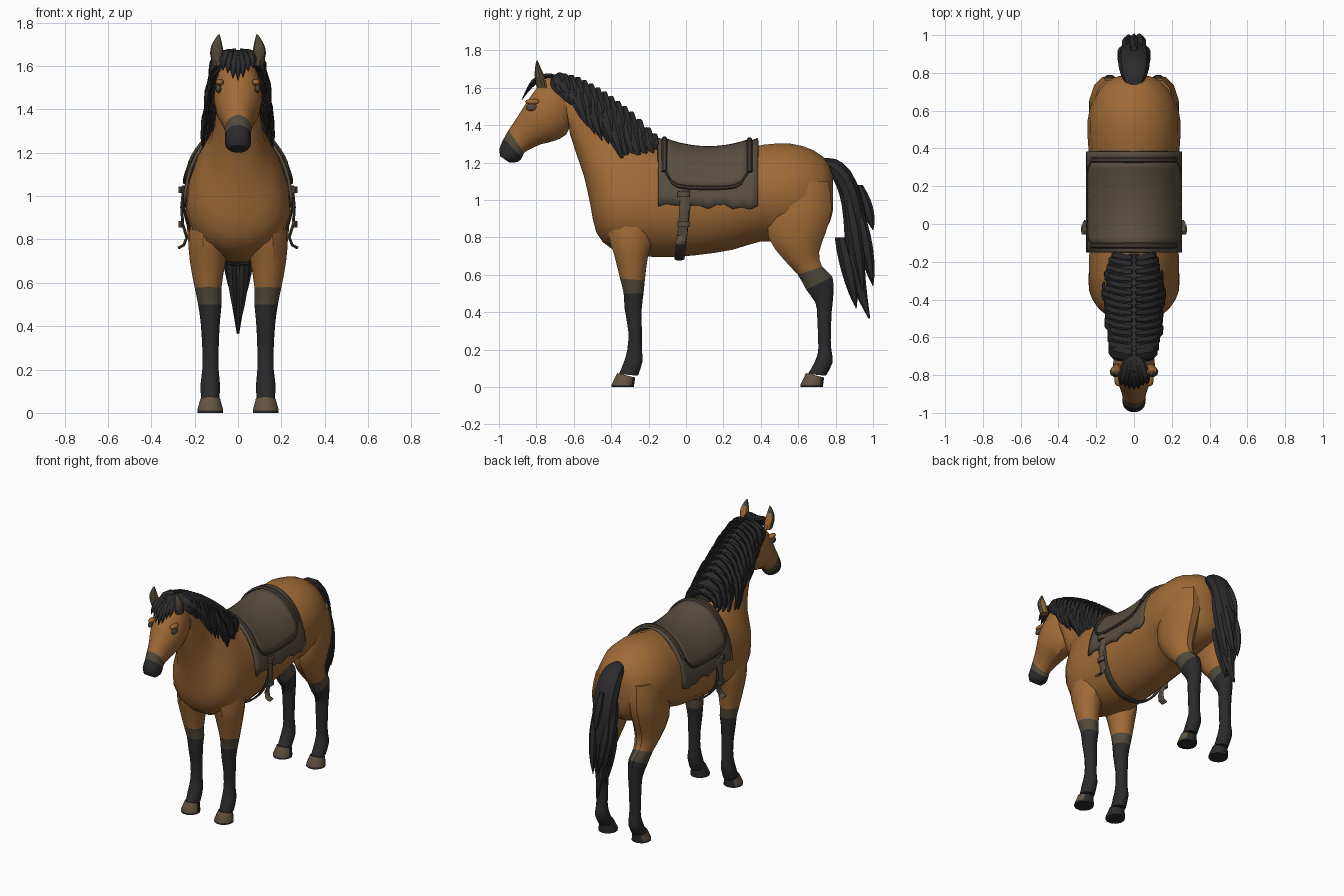
import bpy, bmesh, math, random
from mathutils import Vector

random.seed(4)
cube = bpy.data.objects.get("Cube")
if cube:
    bpy.data.objects.remove(cube)


def material(name, r, g, b):
    m = bpy.data.materials.new(name)
    m.use_nodes = True
    m.diffuse_color = (r, g, b, 1)
    m.node_tree.nodes["Principled BSDF"].inputs["Base Color"].default_value = (r, g, b, 1)
    return m


HIDE = material("bay_hide", .35, .145, .038)
BLACK = material("black_hair", .024, .024, .026)
GREY = material("grey_brown", .085, .07, .045)
HORN = material("hoof_horn", .13, .09, .055)
CLOTH = material("saddle_cloth", .1, .078, .052)
LEATHER = material("dark_leather", .055, .043, .03)


def finish(name, bm, mats, smooth=True):
    bmesh.ops.recalc_face_normals(bm, faces=bm.faces)
    mesh = bpy.data.meshes.new(name)
    bm.to_mesh(mesh)
    bm.free()
    for m in mats:
        mesh.materials.append(m)
    ob = bpy.data.objects.new(name, mesh)
    bpy.context.collection.objects.link(ob)
    if smooth:
        bpy.ops.object.select_all(action="DESELECT")
        ob.select_set(True)
        bpy.context.view_layer.objects.active = ob
        bpy.ops.object.shade_smooth_by_angle(angle=math.radians(32))
    return ob


def spline(rows, i, t):
    """Smooth interpolation between rows i and i + 1."""
    a, b, c, d = (rows[min(max(j, 0), len(rows) - 1)] for j in range(i - 1, i + 3))
    return [(2*q + (r-p)*t + (2*p - 5*q + 4*r - s)*t*t + (3*q - p - 3*r + s)*t**3) / 2
            for p, q, r, s in zip(a, b, c, d)]


def skin(bm, rings, segs=None, rule=None):
    """Bridge closed rings of points and cap both ends."""
    rings = [[bm.verts.new(p) for p in ring] for ring in rings]
    n = len(rings[0])
    for k, (a, b) in enumerate(zip(rings, rings[1:])):
        for j in range(n):
            f = bm.faces.new((a[j], a[(j+1) % n], b[(j+1) % n], b[j]))
            if rule:
                f.material_index = rule(segs[k], j / n)
    for ring, k in ((rings[0], 0), (rings[-1], -1)):
        f = bm.faces.new(ring)
        if rule:
            f.material_index = rule(segs[k], .5)


def loft(name, rows, mats, rule=None, sides=14, steps=2, mirror=1):
    """Rows: y, z of one edge, y, z of the opposite edge, half width, centre x, egg shape."""
    rows = [tuple(r) + (0,) * (7 - len(r)) for r in rows]
    full, segs = [], []
    for i in range(len(rows) - 1):
        for s in range(steps):
            full.append(spline(rows, i, s / steps))
            segs.append(i)
    full.append(rows[-1])
    rings = []
    for y1, z1, y2, z2, w, x, egg in full:
        ring = []
        for j in range(sides):
            a = math.tau * (j + .5) / sides
            c, s = math.cos(a), math.sin(a)
            ring.append((mirror * (x + w * s * (1 - egg * c)),
                         (y1+y2)/2 + (y1-y2)/2*c, (z1+z2)/2 + (z1-z2)/2*c))
        rings.append(ring)
    bm = bmesh.new()
    skin(bm, rings, segs, rule)
    return finish(name, bm, mats)


def ribbon(bm, pts, width, flat, u, sides=6):
    """Flattened tube along points; width is a function of 0..1."""
    pts, u = [Vector(p) for p in pts], Vector(u).normalized()
    rings, last = [], len(pts) - 1
    for i, p in enumerate(pts):
        t = pts[min(i+1, last)] - pts[max(i-1, 0)]
        n = t.cross(u).normalized()
        w = width(i / last)
        rings.append([p + u*w*math.cos(a) + n*flat*w*math.sin(a)
                      for a in (math.tau*j/sides for j in range(sides))])
    skin(bm, rings)


def lock(bm, a, b, c, w, u, flat=.4):
    """One pointed lock of hair on a bent path."""
    a, b, c = Vector(a), Vector(b), Vector(c)
    pts = [a*(1-t)**2 + b*2*t*(1-t) + c*t*t for t in (k/6 for k in range(7))]
    ribbon(bm, pts, lambda t: max(.002, w*math.sin(math.pi*(.2+.8*t))**.7), flat, u)


# Trunk and neck, from rump to poll
loft("trunk_and_neck", [
    (.787, 1.12, .785, .94, .06), (.765, 1.2, .75, .84, .15), (.68, 1.27, .65, .79, .215),
    (.56, 1.305, .52, .77, .247), (.42, 1.3, .4, .775, .242), (.25, 1.27, .25, .73, .235),
    (.05, 1.255, .05, .7, .233), (-.1, 1.28, -.12, .69, .235, 0, .08),
    (-.2, 1.33, -.27, .7, .238, 0, .2), (-.27, 1.4, -.4, .735, .225, 0, .35),
    (-.35, 1.46, -.48, .82, .18, 0, .45), (-.42, 1.52, -.512, .97, .128, 0, .4),
    (-.49, 1.56, -.545, 1.12, .107, 0, .25), (-.57, 1.61, -.585, 1.24, .097, 0, .1),
    (-.66, 1.64, -.62, 1.35, .085)], [HIDE], sides=18)

# Head with grey and black muzzle
loft("head", [
    (-.65, 1.65, -.61, 1.42, .075), (-.73, 1.66, -.64, 1.345, .1), (-.8, 1.6, -.71, 1.31, .112),
    (-.85, 1.53, -.775, 1.295, .102), (-.9, 1.45, -.83, 1.27, .076), (-.95, 1.375, -.865, 1.25, .062),
    (-.975, 1.33, -.875, 1.225, .06), (-.997, 1.28, -.9, 1.202, .06), (-.995, 1.235, -.945, 1.2, .04)],
    [HIDE, GREY, BLACK], lambda s, j: 0 if s < 5 else 1 if s == 5 else 2)


def blob(name, loc, size, mat):
    bpy.ops.mesh.primitive_uv_sphere_add(segments=10, ring_count=6, location=loc)
    ob = bpy.context.object
    ob.name, ob.scale = name, size
    ob.data.materials.append(mat)
    bpy.ops.object.shade_smooth()


# Legs, hooves, ears and eyes on both sides
front_leg = [(-.41, .98, -.16, .98, .08, .12), (-.42, .82, -.17, .82, .095, .135),
             (-.385, .7, -.2, .7, .085, .14), (-.355, .58, -.218, .57, .063, .138),
             (-.335, .5, -.225, .5, .056, .13), (-.33, .42, -.235, .42, .046, .128),
             (-.31, .3, -.235, .3, .039, .127), (-.315, .2, -.235, .2, .039, .127),
             (-.335, .13, -.23, .14, .046, .128), (-.36, .07, -.255, .06, .044, .128)]
hind_leg = [(.48, 1.1, .765, 1.1, .08, .13), (.44, .95, .785, .95, .1, .14),
            (.435, .8, .75, .82, .09, .145), (.52, .68, .715, .72, .075, .14),
            (.595, .6, .73, .645, .06, .135), (.64, .52, .785, .59, .053, .13),
            (.69, .45, .79, .5, .046, .128), (.7, .38, .78, .4, .042, .127),
            (.705, .25, .775, .25, .038, .127), (.705, .19, .78, .19, .039, .127),
            (.685, .13, .785, .13, .046, .128), (.65, .07, .75, .06, .044, .128)]
ear = [(-.8, 1.6, -.74, 1.6, .026, .09), (-.81, 1.66, -.755, 1.66, .031, .098),
       (-.808, 1.705, -.775, 1.705, .022, .096), (-.8, 1.745, -.793, 1.745, .004, .088)]
for side, label in ((1, "left"), (-1, "right")):
    for part, rows, sock in (("front", front_leg, 3), ("hind", hind_leg, 4)):
        loft(f"{label}_{part}_leg", rows, [HIDE, GREY, BLACK],
             lambda s, j: 0 if s < sock else 1 if s == sock else 2, sides=12, mirror=side)
        toe = -.4 if part == "front" else .61
        loft(f"{label}_{part}_hoof",
             [(toe+.03, .075, toe+.13, .05, .047, .128), (toe, .012, toe+.125, .012, .062, .128),
              (toe, 0, toe+.125, 0, .062, .128)], [HORN, BLACK],
             lambda s, j: 0 if s == 0 and abs(j - .5) > .22 else 1, sides=12, steps=1, mirror=side)
    loft(f"{label}_ear", ear, [HIDE, GREY], lambda s, j: int(abs(j - .5) > .28 or s == 2),
         sides=10, mirror=side)
    blob(f"{label}_eye", (side*.09, -.825, 1.495), (.014, .032, .02), GREY)
    blob(f"{label}_brow", (side*.084, -.82, 1.525), (.02, .04, .016), HIDE)

# Mane: a solid core with locks hanging on both sides
loft("mane_core", [
    (-.16, 1.31, -.15, 1.26, .03), (-.22, 1.39, -.24, 1.27, .09), (-.33, 1.49, -.35, 1.32, .112),
    (-.43, 1.56, -.46, 1.38, .112), (-.53, 1.625, -.55, 1.44, .108), (-.63, 1.665, -.63, 1.52, .095),
    (-.73, 1.675, -.71, 1.6, .06)], [BLACK], sides=12)
crest = [(-.69, 1.665, .13), (-.6, 1.645, .22), (-.5, 1.595, .3), (-.4, 1.53, .31),
         (-.3, 1.45, .23), (-.19, 1.34, .07)]
bm = bmesh.new()
for side in (1, -1):
    for layer in (1, .62):
        for k in range(15):
            i, t = divmod(k / 14.01 * 5, 1)
            y, z, drop = spline(crest, int(i), t)
            drop *= layer * random.uniform(.9, 1.12)
            out = .095 + .17 * drop + random.uniform(-.005, .008)
            lock(bm, (side*.01, y, z), (side*(out+.03), y - .01, z - drop*.25),
                 (side*out, y + .03 + drop*.15, z - drop), .042, (0, .8, .5))
finish("mane_locks", bm, [BLACK])

# Forelock
bm = bmesh.new()
for k in range(-3, 4):
    x = k * .018
    tip = 1.535 + abs(k) * .017 + random.uniform(-.01, .01)
    lock(bm, (x*.6, -.71, 1.665), (x*1.2, -.81, 1.67), (x*1.3, -.815 - (1.66-tip)*.5, tip),
         .026, (1, 0, 0), .6)
finish("forelock", bm, [BLACK])

# Tail with loose ends
loft("tail", [
    (.71, 1.225, .75, 1.16, .04), (.8, 1.222, .78, 1.12, .07), (.88, 1.16, .81, 1.05, .083),
    (.94, 1.03, .83, .97, .083), (.965, .9, .842, .85, .077), (.965, .75, .85, .7, .062),
    (.96, .6, .87, .57, .042), (.985, .37, .975, .365, .006)], [BLACK], sides=10)
bm = bmesh.new()
for x, y, top, low in ((0, 1, 1.08, .84), (.03, 1, .95, .54), (-.03, .995, .9, .55), (.02, .91, .8, .42),
                       (-.02, .9, .8, .44), (.045, .95, 1, .5), (-.045, .95, 1, .52)):
    lock(bm, (x*1.5, y - .08, top), (x*1.6, y - .03, (top+low)/2), (x*.5, y, low), .036, (0, 1, 0), .7)
finish("tail_ends", bm, [BLACK])


# Saddle layers follow the back
def on_back(y, a, off):
    top = 1.265 + .8 * (y - .12) ** 2
    return ((.243 + off)*math.sin(a), y, .955 + (top - .955 + off)*math.cos(a))


def drape(name, y0, y1, reach, off, mat, ny=12, na=20):
    bm = bmesh.new()
    grid = []
    for i in range(ny + 1):
        y = y0 + (y1 - y0) * i / ny
        lim = reach(i / ny)
        grid.append([bm.verts.new(on_back(y, lim*(2*j/na - 1), off)) for j in range(na + 1)])
    for a, b in zip(grid, grid[1:]):
        for j in range(na):
            bm.faces.new((a[j], a[j+1], b[j+1], b[j]))
    ob = finish(name, bm, [mat])
    mod = ob.modifiers.new("thickness", "SOLIDIFY")
    mod.thickness, mod.offset = .014, 0


def flap(t):
    return 1.23 - .22 * abs(2*t - 1) ** 8


drape("saddle_blanket", -.15, .385, lambda t: 1.56 + random.uniform(-.06, .03), .004, CLOTH)
drape("saddle_seat", -.11, .33, flap, .016, CLOTH)
bm = bmesh.new()
for y in (-.115, .34):
    ribbon(bm, [on_back(y, flap(0)*(k/10 - 1), .018) for k in range(21)], lambda t: .016, .8, (0, 1, 0))
for side in (1, -1):
    ribbon(bm, [on_back(-.11 + .44*k/14, side*flap(k/14), .018) for k in range(15)],
           lambda t: .011, .9, (0, 0, 1))
finish("saddle_piping", bm, [LEATHER])

# Girth under the belly and hanging straps
bm = bmesh.new()
ribbon(bm, [(.25*math.sin(a), -.035*math.cos(a), .98 - .297*math.cos(a))
            for a in (k/12*1.6 for k in range(-12, 13))], lambda t: .027, .25, (0, 1, 0))
finish("girth", bm, [LEATHER])
bm = bmesh.new()
for s in (1, -1):
    ribbon(bm, [(s*.25, 0, 1.05), (s*.26, -.01, .95), (s*.255, -.015, .87), (s*.236, -.02, .81),
                (s*.25, -.03, .775), (s*.276, -.03, .76)], lambda t: .026, .3, (0, 1, 0))
    for z in (.87, 1.03):
        ribbon(bm, [(s*.262, -.012, z + .015), (s*.262, -.012, z - .015)], lambda t: .034, .4, (0, 1, 0))
finish("hanging_straps", bm, [CLOTH])
